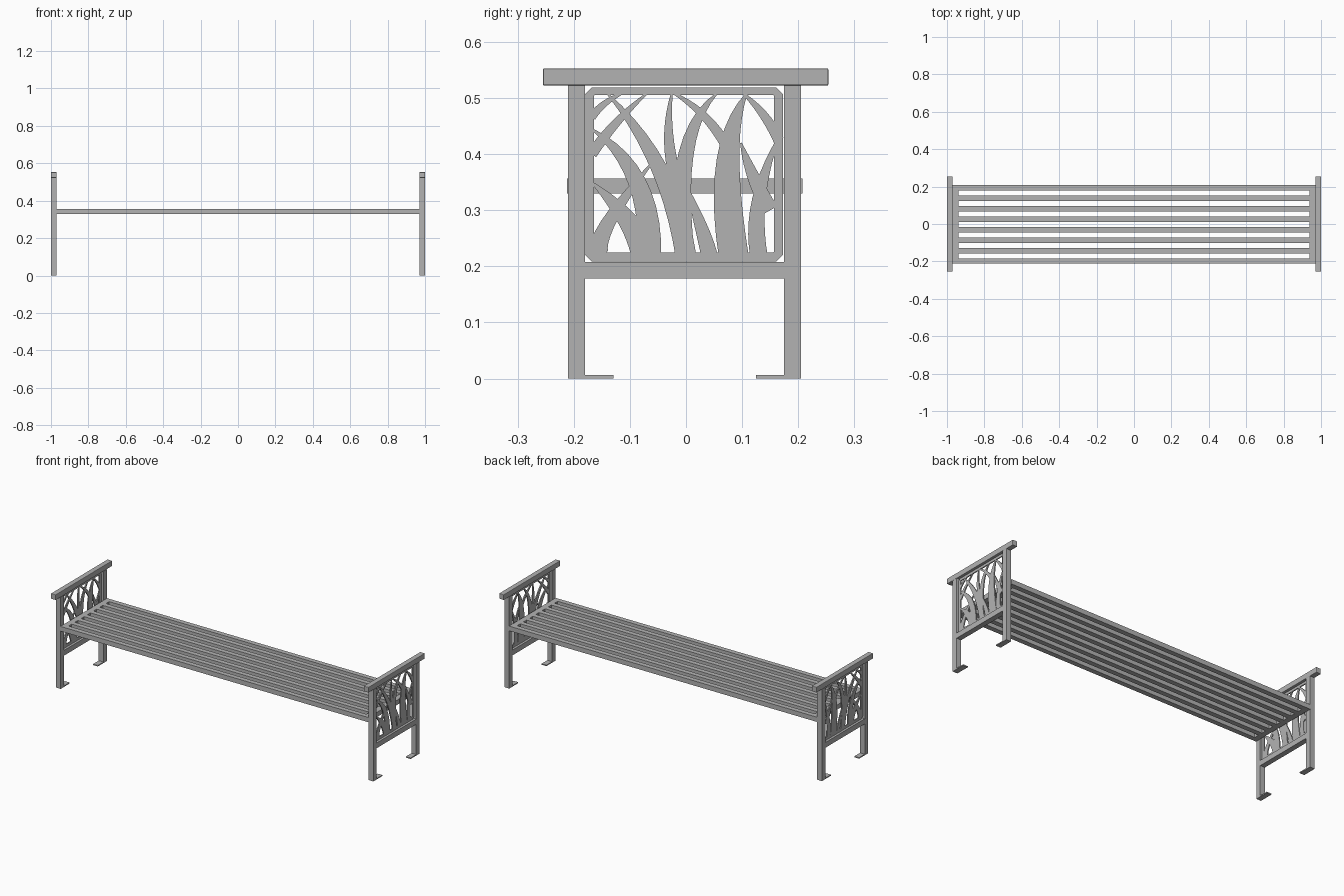
import bpy
import bmesh
from mathutils import Vector

old = bpy.data.objects.get("Cube")
if old:
    bpy.data.objects.remove(old)

GREY = (0.45, 0.45, 0.45, 1)
metal = bpy.data.materials.new("grey_metal")
metal.use_nodes = True
metal.diffuse_color = GREY
metal.node_tree.nodes["Principled BSDF"].inputs["Base Color"].default_value = GREY

MID = -0.0025           # centre line of the frame
INNER, OUTER = 0.97, 1.0  # thickness of an end frame along x


def finish(name, bm, mirrored=True, bevel=0):
    bmesh.ops.recalc_face_normals(bm, faces=bm.faces)
    mesh = bpy.data.meshes.new(name)
    bm.to_mesh(mesh)
    bm.free()
    mesh.materials.append(metal)
    ob = bpy.data.objects.new(name, mesh)
    bpy.context.collection.objects.link(ob)
    if bevel:
        mod = ob.modifiers.new("soft_edges", "BEVEL")
        mod.width, mod.segments = bevel, 2
    if mirrored:
        ob.modifiers.new("both_ends", "MIRROR")
    return ob


def box(name, x, y, z, **options):
    bm = bmesh.new()
    bmesh.ops.create_cube(bm, size=1)
    for v in bm.verts:
        v.co = [lo + (c + 0.5) * (hi - lo) for c, (lo, hi) in zip(v.co, (x, y, z))]
    return finish(name, bm, **options)


def sheet(name, bm, thickness):
    # Thicken flat faces along x
    grown = bmesh.ops.extrude_face_region(bm, geom=bm.faces[:])["geom"]
    moved = [g for g in grown if isinstance(g, bmesh.types.BMVert)]
    bmesh.ops.translate(bm, verts=moved, vec=(thickness, 0, 0))
    return finish(name, bm)


def strip(bm, left, right, closed=False):
    n = len(left)
    a = [bm.verts.new(p) for p in left]
    b = [bm.verts.new(p) for p in right]
    for i in range(n if closed else n - 1):
        j = (i + 1) % n
        bm.faces.new((a[i], a[j], b[j], b[i]))


# Legs with inward foot plates
for side, word in ((-1, "front"), (1, "back")):
    def span(near, far):
        return sorted((MID + side * near, MID + side * far))
    box(word + "_leg", (INNER, OUTER), span(0.1775, 0.2075), (0, 0.522))
    box(word + "_foot", (INNER, OUTER), span(0.127, 0.1775), (0, 0.006))

# Armrest and lower rail
box("armrest", (INNER, OUTER), (-0.255, 0.254), (0.522, 0.553), bevel=0.003)
box("lower_rail", (INNER, OUTER), (MID - 0.1775, MID + 0.1775), (0.178, 0.208))

# Seat: end bars and slats
SEAT_Z = (0.33, 0.357)
box("seat_end_bar", (0.938, INNER), (MID - 0.21, MID + 0.21), SEAT_Z)
SLATS, WIDTH = 8, 0.028
for i in range(SLATS):
    y = MID - 0.196 + i * 0.392 / (SLATS - 1)
    box("seat_slat", (-0.938, 0.938), (y - WIDTH / 2, y + WIDTH / 2), SEAT_Z, mirrored=False)

# Panel border with clipped corners
SHEET_X, SHEET_T = 0.982, 0.006


def clipped_rect(y0, y1, z0, z1, c):
    points = ((y0 + c, z0), (y1 - c, z0), (y1, z0 + c), (y1, z1 - c),
              (y1 - c, z1), (y0 + c, z1), (y0, z1 - c), (y0, z0 + c))
    return [(SHEET_X, y, z) for y, z in points]


bm = bmesh.new()
strip(bm, clipped_rect(-0.18, 0.173, 0.209, 0.519, 0.012),
      clipped_rect(-0.164, 0.157, 0.225, 0.505, 0.001), closed=True)
sheet("panel_border", bm, SHEET_T)

# Grass blades: base, middle, tip (y, z) and width, in thousandths
BLADES = [
    ((-152, 218), (-140, 275), (-60, 385), 30),
    ((-75, 218), (-103, 280), (-168, 350), 42),
    ((-65, 218), (-88, 352), (-168, 445), 38),
    ((0, 218), (-48, 375), (-140, 508), 34),
    ((-2, 218), (0, 400), (55, 508), 32),
    ((42, 218), (27, 270), (0, 345), 26),
    ((85, 218), (75, 390), (108, 508), 50),
    ((80, 400), (35, 465), (-25, 510), 16),
    ((165, 425), (138, 470), (100, 510), 16),
    ((130, 218), (130, 320), (165, 430), 28),
    ((150, 300), (120, 360), (98, 420), 25),
    ((-168, 400), (-125, 455), (-70, 508), 16),
    ((-168, 465), (-145, 490), (-110, 510), 11),
    ((-10, 330), (-30, 420), (-25, 510), 20),
]
STEPS = 10
bm = bmesh.new()
for base, middle, tip, width in BLADES:
    a, m, b = (Vector((0, *p)) / 1000 for p in (base, middle, tip))
    c = 2 * m - (a + b) / 2
    left, right = [], []
    for i in range(STEPS + 1):
        t = i / STEPS
        p = a * (1 - t) ** 2 + c * 2 * t * (1 - t) + b * t * t
        d = ((c - a) * (1 - t) + (b - c) * t).normalized()
        half = Vector((0, -d.z, d.y)) * (width * (1 - t * t) + 3) / 2000
        p.x = SHEET_X
        left.append(p + half)
        right.append(p - half)
    strip(bm, left, right)
sheet("grass_blades", bm, SHEET_T)
